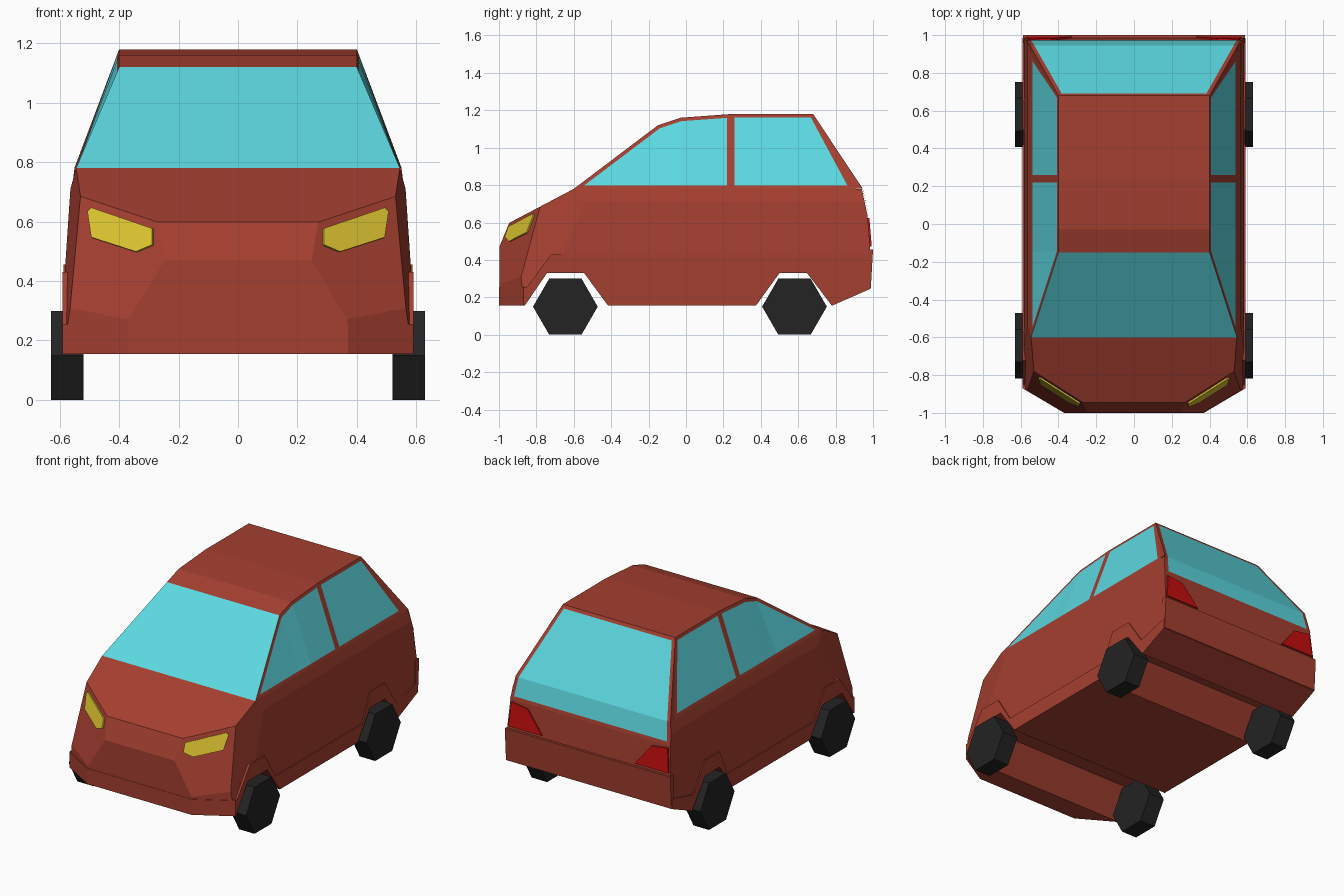
import bpy, bmesh, math
from mathutils import Vector

cube = bpy.data.objects.get("Cube")
if cube:
    bpy.data.objects.remove(cube)


def material(name, rgb):
    m = bpy.data.materials.new(name)
    m.use_nodes = True
    m.diffuse_color = (*rgb, 1)
    for node in m.node_tree.nodes:
        if node.type == 'BSDF_PRINCIPLED':
            node.inputs["Base Color"].default_value = (*rgb, 1)
    return m


PAINT = material("rust red paint", (0.376, 0.05, 0.03))
GLASS = material("cyan glass", (0.107, 0.69, 0.75))
YELLOW = material("yellow lamp", (0.73, 0.56, 0.03))
RED = material("red lamp", (0.55, 0.004, 0.004))
RUBBER = material("black rubber", (0.017, 0.017, 0.017))


def finish(name, bm, *mats):
    mesh = bpy.data.meshes.new(name)
    bm.to_mesh(mesh)
    bm.free()
    for m in mats:
        mesh.materials.append(m)
    obj = bpy.data.objects.new(name, mesh)
    bpy.context.scene.collection.objects.link(obj)
    return obj


def extrude_polygon(points, offset):
    """Solid made by sweeping a polygon along an offset vector."""
    bm = bmesh.new()
    near = [bm.verts.new(p) for p in points]
    far = [bm.verts.new(Vector(p) + offset) for p in points]
    bm.faces.new(near)
    bm.faces.new(far[::-1])
    for i in range(len(near)):
        j = (i + 1) % len(near)
        bm.faces.new((near[j], near[i], far[i], far[j]))
    bmesh.ops.recalc_face_normals(bm, faces=bm.faces)
    return bm


def slab(profile, x0, x1):
    """Side profile (y, z) swept from x0 to x1."""
    return extrude_polygon([(x0, y, z) for y, z in profile], Vector((x1 - x0, 0, 0)))


def plane(a, b, c):
    """Point and outward (+x) normal of the plane through three points."""
    a, b, c = Vector(a), Vector(b), Vector(c)
    n = (b - a).cross(c - a).normalized()
    return a, (n if n.x > 0 else -n)


def trim(bm, co, normal):
    """Slice off both mirrored sides outside a plane and cap the cuts."""
    for s in (1, -1):
        flip = Vector((s, 1, 1))
        bmesh.ops.bisect_plane(bm, geom=bm.verts[:] + bm.edges[:] + bm.faces[:], dist=1e-5,
                               plane_co=co * flip, plane_no=normal * flip, clear_outer=True)
        rim = [e for e in bm.edges if e.is_boundary]
        if rim:
            bmesh.ops.holes_fill(bm, edges=rim, sides=0)
    bmesh.ops.recalc_face_normals(bm, faces=bm.faces)


# Planes that shape the nose corners, fenders and shoulders
CORNER = plane((0.27, -0.945, 0.598), (0.53, -0.78, 0.685), (0.37, -1, 0.26))
FENDER = plane((0.53, -0.78, 0.685), (0.545, -0.6, 0.78), (0.575, -0.86, 0.26))
BUMPER = plane((0.37, -1, 0), (0.37, -1, 1), (0.59, -0.87, 0))
FLANK = plane((0.583, 0, 0.43), (0.583, 1, 0.43), (0.564, 0, 0.71))
SHOULDER = plane((0.564, 0, 0.71), (0.564, 1, 0.71), (0.545, 0, 0.78))

# Lower body
bm = slab([(-0.998, 0.157), (-0.998, 0.47), (-0.945, 0.598), (-0.78, 0.685), (-0.6, 0.78),
           (0.94, 0.78), (0.97, 0.64), (0.985, 0.46), (0.982, 0.247), (0.78, 0.157)],
          -0.583, 0.583)
for cut in (FLANK, SHOULDER, FENDER, CORNER, (BUMPER[0] - BUMPER[1] * 0.003, BUMPER[1])):
    trim(bm, *cut)
lower_body = finish("lower_body", bm, PAINT)

# Raised skirt around the sills and arches
bm = slab([(-1, 0.155), (-1, 0.255), (-0.85, 0.255), (-0.72, 0.43), (-0.57, 0.43),
           (-0.46, 0.255), (0.42, 0.255), (0.5, 0.43), (0.65, 0.43), (0.77, 0.255),
           (0.985, 0.31), (0.985, 0.245), (0.78, 0.155)], -0.59, 0.59)
trim(bm, *BUMPER)
skirt = finish("skirt", bm, PAINT)

# Rear bumper
finish("rear_bumper", slab([(0.96, 0.24), (0.965, 0.455), (1, 0.455), (0.988, 0.248)],
                           -0.588, 0.588), PAINT)

# Wheel arches cut across the full width
arches = {"front": [(-0.9, 0.1), (-0.743, 0.33), (-0.545, 0.33), (-0.376, 0.1)],
          "rear": [(0.334, 0.1), (0.5, 0.33), (0.647, 0.33), (0.822, 0.1)]}
for end, outline in arches.items():
    cutter = finish(end + "_arch_cutter", slab(outline, -0.8, 0.8), PAINT)
    cutter.hide_render = True
    cutter.display_type = 'WIRE'
    for target in (lower_body, skirt):
        mod = target.modifiers.new(end + " arch", 'BOOLEAN')
        mod.operation = 'DIFFERENCE'
        mod.solver = 'EXACT'
        mod.object = cutter
# Apply the cuts, then drop the cutters
bpy.context.view_layer.update()
deps = bpy.context.evaluated_depsgraph_get()
for target in (lower_body, skirt):
    cut_mesh = bpy.data.meshes.new_from_object(target.evaluated_get(deps))
    target.modifiers.clear()
    target.data = cut_mesh
for end in arches:
    bpy.data.objects.remove(bpy.data.objects[end + "_arch_cutter"])

# Cabin: stations (y, z, half width) from windscreen foot over the roof to the tail
stations = [(-0.6, 0.78, 0.545), (-0.15, 1.12, 0.4), (-0.03, 1.16, 0.4), (0.24, 1.18, 0.4),
            (0.68, 1.18, 0.4), (0.944, 0.782, 0.55), (0.975, 0.64, 0.568)]
BELT, BELT_X = 0.78, 0.545
bm = bmesh.new()
rows = {s: [bm.verts.new((s * w, y, z)) for y, z, w in stations] for s in (1, -1)}
strips = [bm.faces.new((rows[-1][i], rows[1][i], rows[1][i + 1], rows[-1][i + 1]))
          for i in range(len(stations) - 1)]
windows = [[strips[0]], strips[4:]]
for s in (1, -1):
    top = rows[s]
    foot = [top[0]] + [bm.verts.new((s * BELT_X, y, BELT)) for y in (-0.15, -0.03, 0.24, 0.895)]
    side = []
    for i in range(4):
        loop = [foot[i], foot[i + 1], top[i + 1], top[i]]
        loop = loop[:3] if i == 0 else loop
        side.append(bm.faces.new(loop[::s]))
    bm.faces.new([foot[4], top[5], top[4]][::s])  # rear pillar
    windows += [side[:3], side[3:]]
for group, width in zip(windows, (0.028, 0.022, 0.02, 0.02, 0.02, 0.02)):
    bmesh.ops.inset_region(bm, faces=group, thickness=width, use_even_offset=True,
                           use_boundary=True)
    for f in group:
        f.material_index = 1
finish("cabin", bm, PAINT, GLASS)

# Lamps: thin plates, one per side
head = [(0.285, 0.575), (0.49, 0.645), (0.503, 0.632), (0.49, 0.545), (0.34, 0.497), (0.285, 0.52)]
tail = [(0.33, 0.472), (0.57, 0.472), (0.555, 0.625), (0.44, 0.61)]
co, n = CORNER
for s, label in ((1, "left"), (-1, "right")):
    flip = Vector((s, 1, 1))
    pts = [Vector((x, co.y - (n.x * (x - co.x) + n.z * (z - co.z)) / n.y, z)) * flip
           for x, z in head]
    finish(label + "_headlight", extrude_polygon(pts, n * flip * 0.009), YELLOW)
    pts = [Vector((s * x, 0.985 - (z - 0.46) / 12, z)) for x, z in tail]
    finish(label + "_taillight", extrude_polygon(pts, Vector((0, 0.009, 0))), RED)

    # Six-sided wheels
    for end, y in (("front", -0.645), ("rear", 0.58)):
        ring = [(y + 0.173 * math.cos(k * math.pi / 3), 0.15 + 0.173 * math.sin(k * math.pi / 3))
                for k in range(6)]
        finish(f"{end}_{label}_wheel", slab(ring, s * 0.52, s * 0.63), RUBBER)
